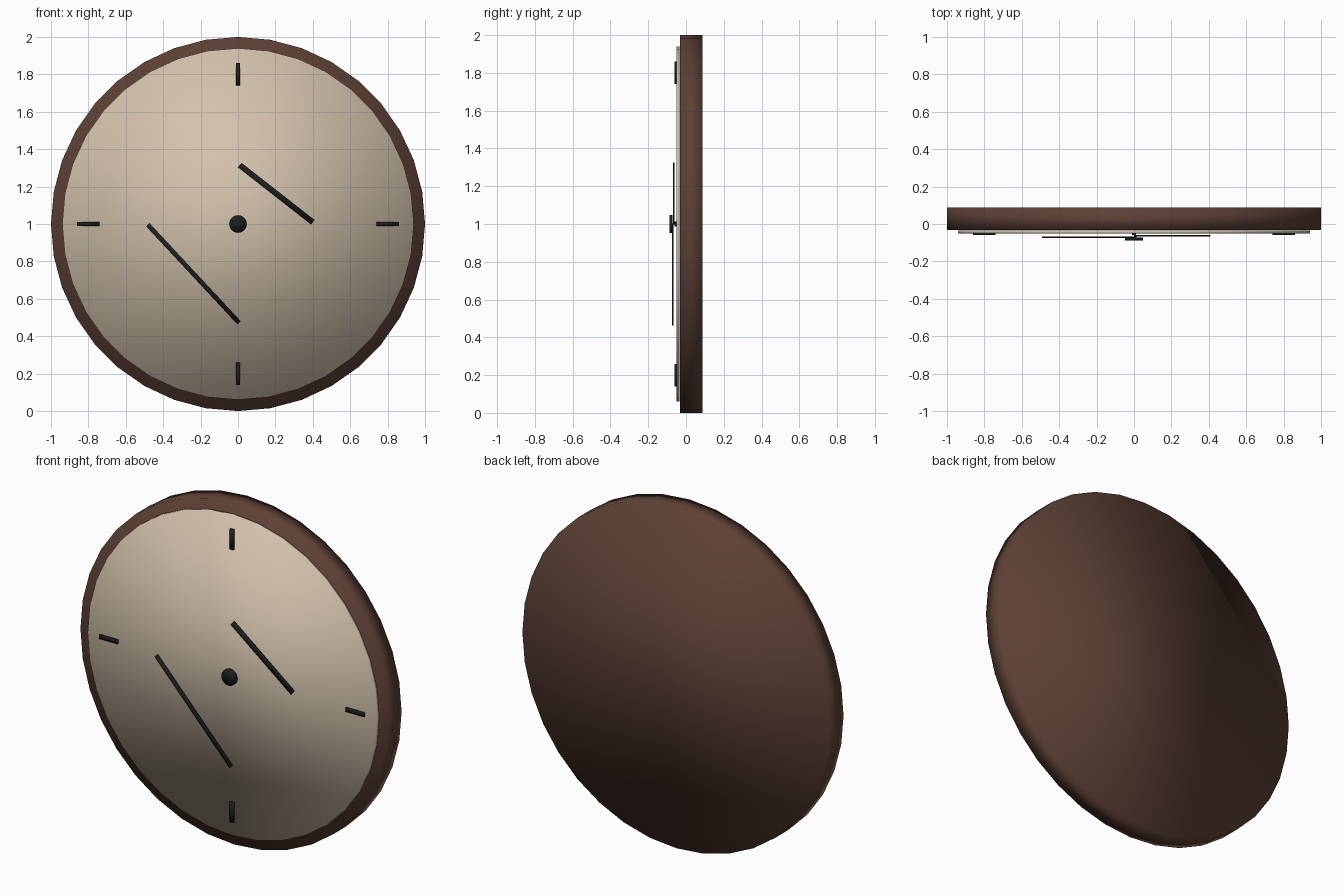
import bpy
import math

cube = bpy.data.objects.get("Cube")
if cube:
    bpy.data.objects.remove(cube, do_unlink=True)


def material(name, rgb):
    m = bpy.data.materials.new(name)
    m.use_nodes = True
    m.diffuse_color = (*rgb, 1)
    m.node_tree.nodes["Principled BSDF"].inputs["Base Color"].default_value = (*rgb, 1)
    return m


WOOD = material("dark brown wood", (0.11, 0.052, 0.036))
CREAM = material("cream", (0.65, 0.54, 0.41))
BLACK = material("soft black", (0.012, 0.013, 0.013))
CENTRE_Z = 1.0


def finish(name, mat):
    ob = bpy.context.object
    ob.name = name
    ob.data.materials.append(mat)
    bpy.ops.object.shade_smooth()
    return ob


def disc(name, radius, front, back, sides, mat):
    """Cylinder whose axis runs along y."""
    bpy.ops.mesh.primitive_cylinder_add(
        vertices=sides, radius=radius, depth=back - front,
        location=(0, (front + back) / 2, CENTRE_Z), rotation=(math.pi / 2, 0, 0))
    return finish(name, mat)


def bar(name, start, end, width, front, back, mat):
    """Flat box running between two (x, z) points on the dial."""
    dx, dz = end[0] - start[0], end[1] - start[1]
    bpy.ops.mesh.primitive_cube_add(
        size=1,
        location=((start[0] + end[0]) / 2, (front + back) / 2, (start[1] + end[1]) / 2),
        rotation=(0, -math.atan2(dz, dx), 0))
    ob = bpy.context.object
    ob.scale = (math.hypot(dx, dz), back - front, width)
    bpy.ops.object.transform_apply(location=False, rotation=False, scale=True)
    return finish(name, mat)


# Case and dial
disc("case", 1.0, -0.032, 0.088, 36, WOOD)
disc("dial", 0.94, -0.051, -0.034, 36, CREAM)

# Quarter hour markers
for i, label in enumerate(("right", "top", "left", "bottom")):
    c, s = math.cos(i * math.pi / 2), math.sin(i * math.pi / 2)
    bar("marker_" + label, (0.74 * c, CENTRE_Z + 0.74 * s),
        (0.86 * c, CENTRE_Z + 0.86 * s), 0.024, -0.06, -0.05, BLACK)

# Hands
bar("hour_hand", (0.01, 1.315), (0.4, 1.01), 0.03, -0.068, -0.06, BLACK)
bar("minute_hand", (-0.482, 0.995), (0.005, 0.472), 0.024, -0.074, -0.066, BLACK)

# Centre cap
disc("centre_cap", 0.047, -0.088, -0.072, 24, BLACK)
